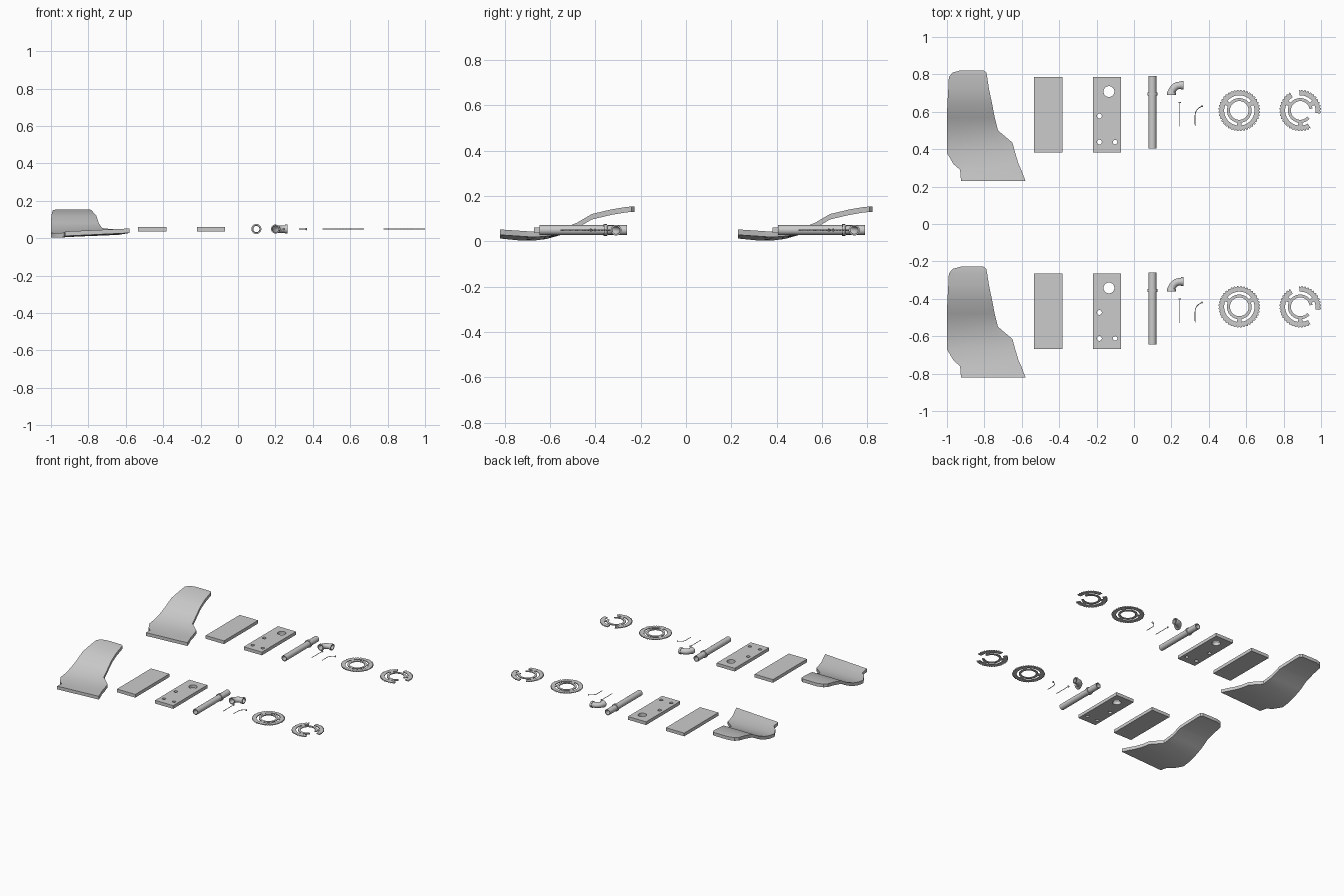
import bpy, bmesh, math
from mathutils import Vector

if "Cube" in bpy.data.objects:
    bpy.data.objects.remove(bpy.data.objects["Cube"])

ROW = -1.05      # y step to the second, identical set
Z = 0.049        # mid height of the flat-lying parts


def finish(name, bm=None, ob=None):
    """Make the object, shade it and copy it to the second row."""
    if bm:
        bmesh.ops.remove_doubles(bm, verts=bm.verts, dist=1e-5)
        bmesh.ops.recalc_face_normals(bm, faces=bm.faces)
        me = bpy.data.meshes.new(name)
        bm.to_mesh(me)
        bm.free()
        ob = bpy.data.objects.new(name, me)
        bpy.context.collection.objects.link(ob)
    bpy.ops.object.select_all(action='DESELECT')
    ob.select_set(True)
    bpy.context.view_layer.objects.active = ob
    if ob.type == 'CURVE':
        bpy.ops.object.convert(target='MESH')
        ob = bpy.context.object
    bpy.ops.object.shade_smooth_by_angle(angle=math.radians(35))
    twin = ob.copy()
    twin.name = name + "_second"
    twin.location.y += ROW
    bpy.context.collection.objects.link(twin)


def loft(name, rings, closed=False):
    """Skin a list of equal point rings; cap the ends or join them."""
    bm = bmesh.new()
    vs = [[bm.verts.new(p) for p in r] for r in rings]
    n = len(vs[0])
    pairs = list(zip(vs, vs[1:]))
    if closed:
        pairs.append((vs[-1], vs[0]))
    else:
        bm.faces.new(vs[0])
        bm.faces.new(vs[-1])
    for a, b in pairs:
        for i in range(n):
            j = (i + 1) % n
            bm.faces.new((a[i], a[j], b[j], b[i]))
    finish(name, bm)


def ring(x, y, angle, r, sides=24):
    """Circle round a direction lying in the ground plane."""
    perp = Vector((-math.sin(angle), math.cos(angle), 0))
    return [Vector((x, y, Z)) + r * (math.cos(t) * perp + math.sin(t) * Vector((0, 0, 1)))
            for t in (2 * math.pi * i / sides for i in range(sides))]


# Bent blade: stations of y, left x, right x, left z, right z
stations = [
    (.230, -.925, -.580, .024, .040), (.29, -.93, -.603, .018, .036),
    (.32, -.965, -.617, .015, .034), (.38, -1, -.635, .015, .030),
    (.435, -1, -.65, .022, .034), (.50, -1, -.727, .040, .042),
    (.57, -1, -.745, .070, .070), (.635, -.998, -.757, .108, .108),
    (.72, -.993, -.775, .128, .128), (.785, -.99, -.785, .139, .139),
    (.81, -.97, -.79, .141, .141), (.822, -.925, -.805, .141, .141)]
COLS = 6
sections = []
for y, xl, xr, zl, zr in stations:
    mid = [(xl + (xr - xl) * i / COLS, zl + (zr - zl) * i / COLS) for i in range(COLS + 1)]
    sections.append([(x, y, z + .012) for x, z in mid] +
                    [(x, y, z - .012) for x, z in reversed(mid)])
loft("blade", sections)


# Flat plates, one plain and one drilled
def plate(name, x0, x1, y0, y1, holes=()):
    cu = bpy.data.curves.new(name, 'CURVE')
    cu.dimensions, cu.fill_mode, cu.extrude = '2D', 'BOTH', .012
    outlines = [[(x0, y0), (x1, y0), (x1, y1), (x0, y1)]]
    for hx, hy, r in holes:
        outlines.append([(hx + r * math.cos(math.tau * i / 32), hy + r * math.sin(math.tau * i / 32))
                         for i in range(32)])
    for pts in outlines:
        sp = cu.splines.new('POLY')
        sp.points.add(len(pts) - 1)
        sp.use_cyclic_u = True
        for p, (x, y) in zip(sp.points, pts):
            p.co = (x, y, 0, 1)
    ob = bpy.data.objects.new(name, cu)
    ob.location.z = Z
    bpy.context.collection.objects.link(ob)
    finish(name, ob=ob)


plate("plain_plate", -.535, -.383, .381, .785)
plate("drilled_plate", -.219, -.069, .381, .785,
      [(-.134, .708, .029), (-.185, .577, .013), (-.185, .438, .013), (-.101, .438, .012)])

# Straight pipe with a collar, outside then back along the bore
UP = math.pi / 2
pipe = [(.405, .0215), (.687, .0215), (.687, .027), (.702, .027), (.702, .0215),
        (.79, .0215), (.79, .0165), (.405, .0165)]
loft("pipe", [ring(.098, y, UP, r) for y, r in pipe], closed=True)

# Elbow with a flange at each end
bend = [(.2 + .048 * (1 - math.cos(t)), .694 + .048 * math.sin(t), UP - t)
        for t in (UP * i / 10 for i in range(11))]
outer = [(.2, .690, UP, .024), (.2, .702, UP, .024)]
outer += [(*b, .020) for b in bend[2:-2]]
outer += [(.250, .742, 0, .020), (.250, .742, 0, .0235), (.264, .742, 0, .0235)]
inner = [(.264, .742, 0, .017)] + [(*b, .0165) for b in reversed(bend)] + [(.2, .690, UP, .018)]
loft("elbow", [ring(*s) for s in outer + inner], closed=True)

# Straight and bent pins, each with a small head
straight = [(.52, .0006), (.527, .0022), (.646, .0022), (.647, .007), (.652, .006)]
loft("straight_pin", [ring(.245, y, UP, r, 12) for y, r in straight])
R = .046
bent = [(.327, .524, UP, .0006), (.327, .531, UP, .0022)]
for i in range(7):
    t = math.radians(62) * i / 6
    bent.append((.327 + R * (1 - math.cos(t)), .583 + R * math.sin(t), UP - t, .0022))
ex, ey, ea, _ = bent[-1]
for d, r in ((.013, .0022), (.0135, .007), (.018, .006)):
    bent.append((ex + d * math.cos(ea), ey + d * math.sin(ea), ea, r))
loft("bent_pin", [ring(*s, 12) for s in bent])


# Toothed discs made of polar cells, three degrees per step
def disc(name, cx, cy, missing_outer=(), missing_inner=()):
    steps, bm = 120, bmesh.new()
    grid = []
    for i in range(steps):
        t = math.tau * i / steps
        tip = (.104, .111, .111)[i % 3]
        grid.append([bm.verts.new((cx + r * math.cos(t), cy + r * math.sin(t), Z - .003))
                     for r in (.050, .066, .081, tip)])

    def within(deg, spans):
        return any(a <= deg < b for a, b in spans)

    for i in range(steps):
        deg = (i + .5) * 360 / steps
        bridge = any(abs(deg - b) < 10 for b in (30, 150, 270))
        keep = (not within(deg, missing_inner), bridge, not within(deg, missing_outer))
        for k in range(3):
            if keep[k]:
                a, b = grid[i], grid[(i + 1) % steps]
                bm.faces.new((a[k], a[k + 1], b[k + 1], b[k]))
    bmesh.ops.delete(bm, geom=[v for v in bm.verts if not v.link_faces], context='VERTS')
    up = bmesh.ops.extrude_face_region(bm, geom=bm.faces[:], use_keep_orig=True)
    bmesh.ops.translate(bm, vec=(0, 0, .006),
                        verts=[g for g in up['geom'] if isinstance(g, bmesh.types.BMVert)])
    finish(name, bm)


disc("toothed_disc", .563, .607)
disc("broken_toothed_disc", .889, .607, [(93, 120), (300, 351)], [(318, 360), (0, 9)])
